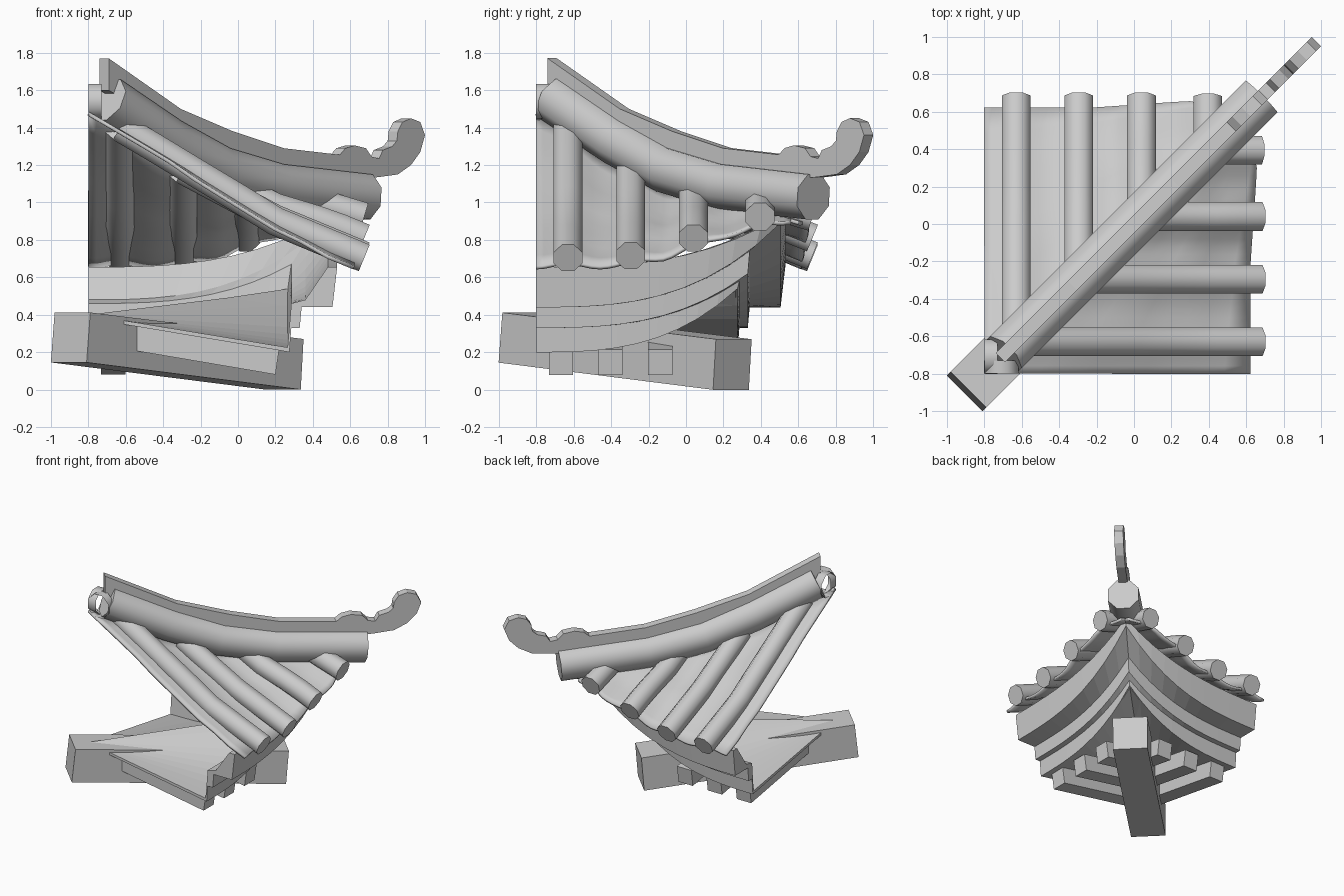
import bpy, bmesh, math
from mathutils import Vector

old = bpy.data.objects.get("Cube")
if old:
    bpy.data.objects.remove(old, do_unlink=True)

mat = bpy.data.materials.new("stone_grey")
mat.use_nodes = True
GREY = (0.6, 0.6, 0.6, 1)
mat.diffuse_color = GREY
mat.node_tree.nodes["Principled BSDF"].inputs["Base Color"].default_value = GREY


def finish(name, bm, smooth=False):
    bmesh.ops.recalc_face_normals(bm, faces=bm.faces)
    me = bpy.data.meshes.new(name)
    bm.to_mesh(me)
    bm.free()
    me.materials.append(mat)
    ob = bpy.data.objects.new(name, me)
    bpy.context.collection.objects.link(ob)
    if smooth:
        bpy.ops.object.select_all(action='DESELECT')
        ob.select_set(True)
        bpy.context.view_layer.objects.active = ob
        bpy.ops.object.shade_smooth_by_angle(angle=math.radians(50))
    return ob


def interp(table, v):
    for (a, p), (b, q) in zip(table, table[1:]):
        if v <= b:
            break
    return p + (q - p) * (v - a) / (b - a)


def swap(p, flip):
    # the two halves mirror each other across the diagonal
    return Vector((p[1], p[0], p[2])) if flip else Vector(p)


def grid_mesh(rows, closed=False):
    # skin rows of points with quads
    bm = bmesh.new()
    vs = [[bm.verts.new(p) for p in r] for r in rows]
    n = len(rows[0])
    for a, b in zip(vs, vs[1:]):
        for i in range(n if closed else n - 1):
            j = (i + 1) % n
            bm.faces.new((a[i], a[j], b[j], b[i]))
    return bm, vs


def tube(name, path, r, caps=True, sides=8):
    path = [Vector(p) for p in path]
    rows = []
    for i, p in enumerate(path):
        d = (path[min(i + 1, len(path) - 1)] - path[max(i - 1, 0)]).normalized()
        side = d.cross(Vector((0, 0, 1))).normalized()
        up = side.cross(d)
        angles = [math.tau * (k + 0.5) / sides for k in range(sides)]
        rows.append([p + r * (math.cos(a) * side + math.sin(a) * up) for a in angles])
    bm, vs = grid_mesh(rows, True)
    if caps:
        bm.faces.new(vs[0])
        bm.faces.new(vs[-1])
    return finish(name, bm, True)


def prism(name, outline, width, place):
    # flat outline swept across its width
    rows = [[place(u, z, s * width / 2) for u, z in outline] for s in (-1, 1)]
    bm, vs = grid_mesh(rows, True)
    bm.faces.new(vs[0])
    bm.faces.new(vs[1])
    return finish(name, bm)


def on_diagonal(u, z, w):
    k = w / math.sqrt(2)
    return Vector((u + k, u - k, z))


# Roof slope and its lift towards the corner
SLOPE = [(-.8, 1.57), (-.7, 1.5), (-.45, 1.325), (-.22, 1.16), (.2, .9), (.66, .71)]
LIFT = [(-.8, 0), (-.35, 0), (-.1, .05), (.05, .11), (.2, .17), (.4, .24), (.66, .3)]
EAVE = [(-.8, .62), (-.2, .62), (.3, .655), (.56, .6)]
ROWS = [-.63, -.295, .04, .395]


def tile_z(x, y):
    # tile rows sink a little where they run under the hip
    sink = .05 * max(0, 1 - (x - y) / .45)
    return interp(SLOPE, x) + interp(LIFT, y) - sink


def sheet_z(x, y):
    # shallow pans between the tile rows, dropping at the eave
    pan = .025 * math.sin(math.pi * (y - ROWS[0]) / .34) ** 2
    drop = .03 * min(1, max(0, (x - .3) / .15))
    return tile_z(x, y) - .02 - pan - drop


# Stepped eave section: x, z at the open end, z at the corner
SECTION = [(.265, .225, .53), (.285, .46, .67), (.36, .48, .79), (.48, .655, .92),
           (.53, .655, .94), (.505, .44, .89), (.34, .44, .74), (.33, .33, .62),
           (.285, .33, .58), (.275, .2, .54)]

for flip, label in ((False, "left"), (True, "back")):
    # Roof sheet
    rows = []
    for i in range(33):
        y = -.8 + 1.36 * i / 32
        xs = [y + (interp(EAVE, y) - y) * k / 10 for k in range(11)]
        rows.append([swap((x, y, sheet_z(x, y)), flip) for x in xs])
    bm, vs = grid_mesh(rows)
    sheet = finish("roof_sheet_" + label, bm, True)
    mod = sheet.modifiers.new("thickness", 'SOLIDIFY')
    mod.thickness = .02
    mod.offset = 0

    # Round tile rows
    for n, y in enumerate(ROWS):
        xs = [y] + [x for x in (-.45, -.22, 0, .2, .42, .55) if x > y + .1] + [.675]
        tube(f"tile_row_{label}_{n + 1}",
             [swap((x, y, tile_z(x, y)), flip) for x in xs], .083)

    # Stepped eave boards and soffit, rising to the corner
    rows = []
    for i in range(11):
        t = i / 10
        row = [swap((x, -.8 + (x + .8) * t, za + (zb - za) * t ** 2.9), flip)
               for x, za, zb in SECTION]
        rows.append(row + [Vector((-.8, -.8, .38)), Vector((-.8, -.8, .4))])
    bm, vs = grid_mesh(rows, True)
    bm.faces.new(vs[0])
    bmesh.ops.remove_doubles(bm, verts=bm.verts, dist=.0005)
    finish("eave_boards_" + label, bm)

    # Bracket arms under the eave
    for n, y in enumerate((-.667, -.403, -.137)):
        prism(f"bracket_arm_{label}_{n + 1}",
              [(y, .08 - .17 * (y - .2)), (.2, .08), (.22, .215), (y, .215 - .17 * (y - .22))],
              .13, lambda u, z, w: swap((u, y + w, z), flip))

    # Open stub of the main ridge
    tube("ridge_stub_" + label,
         [swap((-.71, -.8, 1.54), flip), swap((-.71, -.73, 1.54), flip)], .1, False)

# Hip ridge tube along the diagonal
HIP = [(-.7, 1.55), (-.37, 1.325), (-.1, 1.175), (.2, 1.085), (.68, 1.03)]
tube("hip_ridge", [(d, d, z) for d, z in HIP], .13)

# Ridge crest with curled tail
CREST = [(-.715, 1.6), (-.715, 1.77), (-.33, 1.5), (-.05, 1.38), (.22, 1.29), (.52, 1.255),
         (.55, 1.29), (.6, 1.305), (.66, 1.29), (.69, 1.245), (.73, 1.235), (.75, 1.28),
         (.8, 1.3), (.825, 1.33), (.83, 1.38), (.855, 1.43), (.9, 1.45), (.95, 1.43),
         (.975, 1.36), (.95, 1.27), (.9, 1.2), (.83, 1.15), (.72, 1.135), (.5, 1.12),
         (.2, 1.15), (-.1, 1.23), (-.4, 1.41)]
prism("ridge_crest", CREST, .07, on_diagonal)

# Heavy corner beam
prism("corner_beam", [(-.905, .145), (.24, 0), (.255, .27), (-.885, .412)], .27, on_diagonal)
